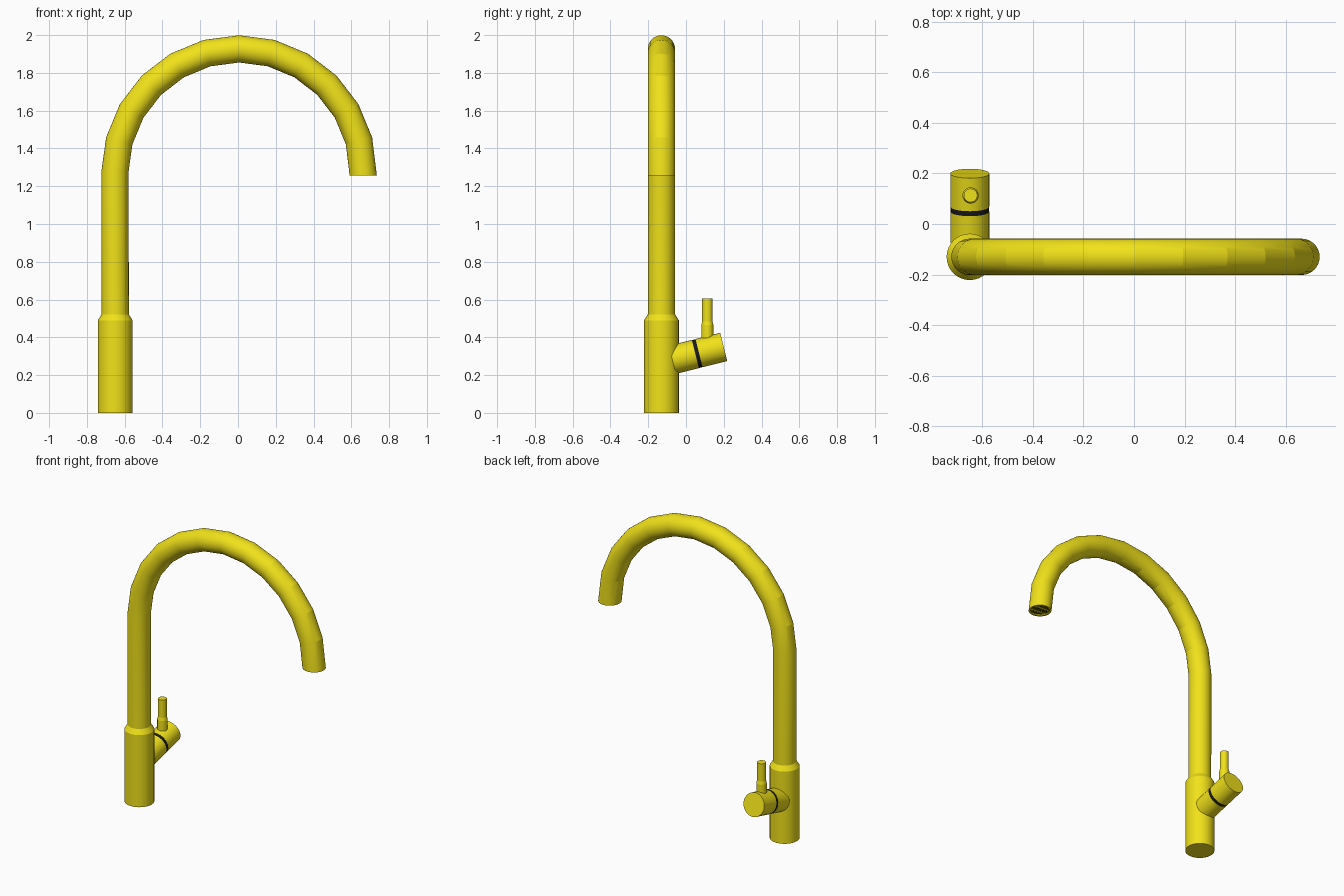
import bpy, bmesh, math
from mathutils import Vector, Matrix

if "Cube" in bpy.data.objects:
    bpy.data.objects.remove(bpy.data.objects["Cube"])

SIDES = 32
PX, PY = -0.65, -0.13          # axis of the upright


def material(name, rgb):
    m = bpy.data.materials.new(name)
    m.diffuse_color = (*rgb, 1)
    m.use_nodes = True
    m.node_tree.nodes["Principled BSDF"].inputs["Base Color"].default_value = m.diffuse_color
    return m


YELLOW = material("yellow", (0.88, 0.76, 0.01))
BLACK = material("black", (0.01, 0.01, 0.01))


def finish(bm, name, mat, angle=12):
    bmesh.ops.recalc_face_normals(bm, faces=bm.faces)
    me = bpy.data.meshes.new(name)
    bm.to_mesh(me)
    bm.free()
    me.materials.append(mat)
    ob = bpy.data.objects.new(name, me)
    bpy.context.collection.objects.link(ob)
    bpy.ops.object.select_all(action='DESELECT')
    ob.select_set(True)
    bpy.context.view_layer.objects.active = ob
    bpy.ops.object.shade_smooth_by_angle(angle=math.radians(angle))
    return ob


def skin(name, rings, mat):
    """Join rings of points into a capped tube."""
    bm = bmesh.new()
    loops = [[bm.verts.new(p) for p in ring] for ring in rings]
    for a, b in zip(loops, loops[1:]):
        for i in range(len(a)):
            j = (i + 1) % len(a)
            bm.faces.new((a[i], a[j], b[j], b[i]))
    bm.faces.new(loops[0])
    bm.faces.new(loops[-1])
    return finish(bm, name, mat)


def ring(centre, u, v, r, n=SIDES):
    steps = [2 * math.pi * i / n for i in range(n)]
    return [centre + r * (u * math.cos(t) + v * math.sin(t)) for t in steps]


def lathe(name, origin, axis, profile, mat, n=SIDES):
    """Turn (radius, distance) pairs around an axis."""
    axis = Vector(axis).normalized()
    u = Vector((1, 0, 0))
    v = axis.cross(u)
    o = Vector(origin)
    return skin(name, [ring(o + axis * d, u, v, r, n) for r, d in profile], mat)


# Base sleeve with chamfered shoulder
lathe("base_sleeve", (PX, PY, 0), (0, 0, 1),
      [(0.092, 0), (0.092, 0.49), (0.072, 0.522)], YELLOW)

# Gooseneck spout: upright, 12-step arc, recessed outlet
Y = Vector((0, 1, 0))
X = Vector((1, 0, 0))
R = 0.072
rings = [ring(Vector((PX, PY, 0.5)), X, Y, R)]
for k in range(13):
    t = math.pi * (1 - k / 12)
    radial = Vector((math.cos(t), 0, math.sin(t)))
    if k == 0 or k == 12:
        radial = X * (-1 if k == 0 else 1)
    c = Vector((0.006, PY, 1.27)) + radial * 0.657
    if k == 0:
        c.z = 1.28
    if k == 12:
        c.z = 1.257
    side = radial if k else X
    sgn = -1 if 0 < k <= 6 else 1      # keep every ring turning with +x first
    if k == 0:
        rings.append(ring(c, X, Y, R))
    else:
        rings.append(ring(c, -radial, Y, R))
outlet = c.copy()
for r, dz in ((0.06, 0), (0.06, 0.012)):
    rings.append(ring(outlet + Vector((0, 0, dz)), -X, Y, r))
skin("gooseneck_spout", rings, YELLOW)

# Aerator: dark disc behind a round wire mesh
lathe("aerator_disc", outlet + Vector((0, 0, 0.008)), (0, 0, 1),
      [(0.059, 0), (0.059, 0.003)], BLACK)
bm = bmesh.new()
bmesh.ops.create_grid(bm, x_segments=12, y_segments=12, size=0.06)
far = [f for f in bm.faces if f.calc_center_median().length > 0.056]
bmesh.ops.delete(bm, geom=far, context='FACES')
bmesh.ops.translate(bm, verts=bm.verts, vec=outlet + Vector((0, 0, 0.003)))
mesh = finish(bm, "aerator_mesh", YELLOW)
wire = mesh.modifiers.new("wires", 'WIREFRAME')
wire.thickness = 0.004

# Tilted valve: neck, black seal, turning cap
tilt = math.radians(14)
axis = Vector((0, math.cos(tilt), math.sin(tilt)))
end = Vector((PX, 0.2, 0.349))
VR = 0.077
lathe("valve_neck", end, axis, [(VR, -0.28), (VR, -0.155)], YELLOW)
lathe("valve_seal", end, axis, [(VR - 0.001, -0.155), (VR - 0.001, -0.135)], BLACK)
lathe("valve_cap", end, axis, [(VR, -0.135), (VR, 0)], YELLOW)

# Lever pin: thick foot and thinner grip
lathe("lever", (PX + 0.003, 0.113, 0), (0, 0, 1),
      [(0.032, 0.37), (0.032, 0.465), (0.027, 0.485), (0.027, 0.605)], YELLOW, 24)
